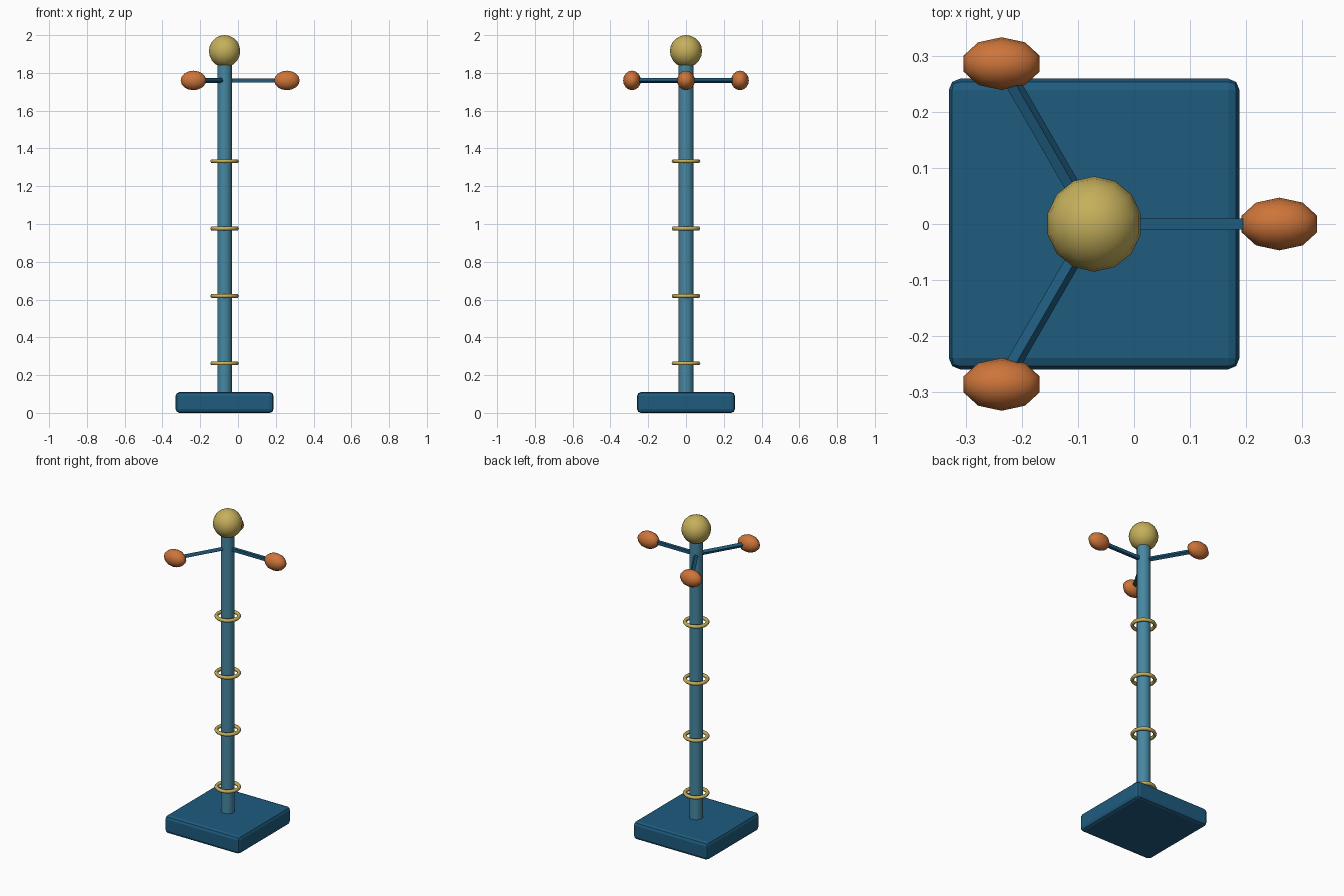
import bpy
from math import cos, sin, radians
from mathutils import Vector

cube = bpy.data.objects.get("Cube")
if cube:
    bpy.data.objects.remove(cube, do_unlink=True)

AXIS_X = -0.071


def material(name, rgb):
    linear = [(c / 255) ** 2.2 for c in rgb] + [1]
    mat = bpy.data.materials.new(name)
    mat.use_nodes = True
    mat.diffuse_color = linear
    mat.node_tree.nodes["Principled BSDF"].inputs["Base Color"].default_value = linear
    return mat


deep_blue = material("deep blue", (36, 92, 126))
steel_blue = material("steel blue", (72, 134, 160))
brass = material("brass", (196, 174, 92))
orange = material("orange", (204, 116, 60))


def finish(name, mat, smooth_angle=None):
    obj = bpy.context.object
    obj.name = name
    obj.data.materials.append(mat)
    if smooth_angle:
        bpy.ops.object.shade_smooth_by_angle(angle=radians(smooth_angle))
    return obj


# Square base with rounded edges
bpy.ops.mesh.primitive_cube_add(size=1, location=(AXIS_X, 0, 0.055))
base = finish("base", deep_blue)
base.scale = (0.518, 0.518, 0.11)
bpy.ops.object.transform_apply(location=False, rotation=False, scale=True)
bevel = base.modifiers.new("rounded edges", "BEVEL")
bevel.width = 0.02
bevel.segments = 2

# Pole
bpy.ops.mesh.primitive_cylinder_add(vertices=10, radius=0.04, depth=1.76,
                                    location=(AXIS_X, 0, 0.98))
finish("pole", steel_blue, 50)

# Finial ball
bpy.ops.mesh.primitive_uv_sphere_add(segments=14, ring_count=10, radius=0.085,
                                     location=(AXIS_X, 0, 1.915))
finish("finial", brass, 60)

# Evenly spaced rings around the pole
for i in range(4):
    bpy.ops.mesh.primitive_torus_add(major_radius=0.065, minor_radius=0.011,
                                     major_segments=16, minor_segments=6,
                                     location=(AXIS_X, 0, 0.262 + 0.357 * i))
    finish(f"ring_{i + 1}", brass, 70)

# Three square arms, each ending in an oval knob
hub = Vector((AXIS_X, 0, 1.76))
for i in range(3):
    angle = radians(120 * i)
    direction = Vector((cos(angle), sin(angle), 0))
    bpy.ops.mesh.primitive_cube_add(size=1, location=hub + direction * 0.165)
    arm = finish(f"arm_{i + 1}", deep_blue)
    arm.scale = (0.02, 0.02, 0.33)
    arm.rotation_euler = Vector((0, 0, 1)).rotation_difference(direction).to_euler()

    bpy.ops.mesh.primitive_uv_sphere_add(segments=10, ring_count=8, radius=0.047,
                                         location=hub + direction * 0.33)
    knob = finish(f"knob_{i + 1}", orange, 70)
    knob.scale = (1.51, 1, 1.1)
